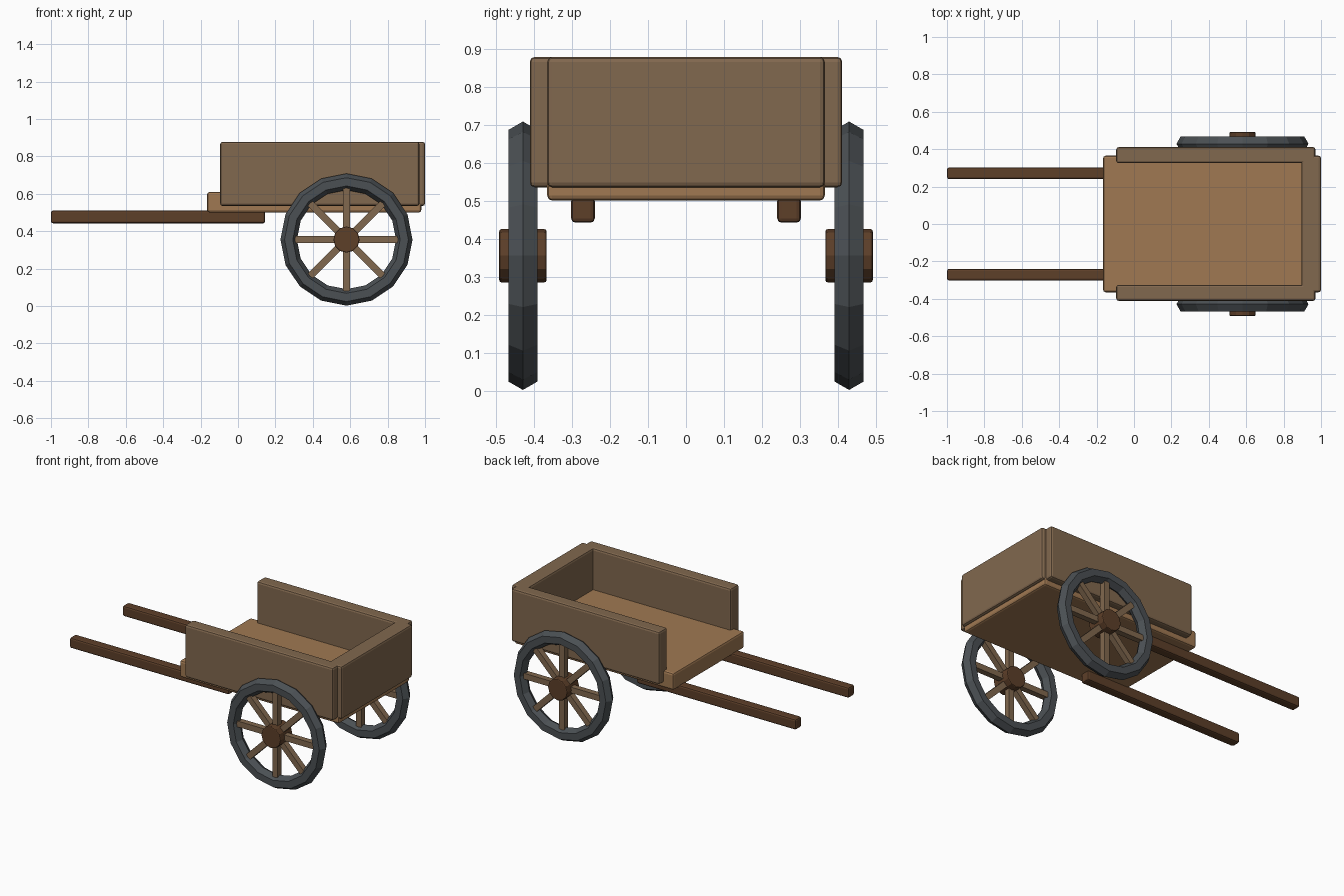
import bpy
from math import pi

if "Cube" in bpy.data.objects:
    bpy.data.objects.remove(bpy.data.objects["Cube"])


def material(name, rgb):
    m = bpy.data.materials.new(name)
    m.diffuse_color = (*rgb, 1)
    m.use_nodes = True
    m.node_tree.nodes["Principled BSDF"].inputs["Base Color"].default_value = m.diffuse_color
    return m


BED = material("light_wood", (0.35, 0.19, 0.085))
PANEL = material("grey_wood", (0.22, 0.138, 0.077))
DARK = material("dark_wood", (0.11, 0.05, 0.022))
IRON = material("iron", (0.07, 0.08, 0.088))


def finish(name, mat, bevel=0.0):
    ob = bpy.context.object
    ob.name = name
    ob.data.materials.append(mat)
    if bevel:
        b = ob.modifiers.new("bevel", 'BEVEL')
        b.width = bevel
        b.segments = 2
        b.limit_method = 'ANGLE'
        b.angle_limit = 0.8
    return ob


def board(name, lo, hi, mat, bevel=0.013):
    # Box given by its two opposite corners
    bpy.ops.mesh.primitive_cube_add(size=1, location=[(a + b) / 2 for a, b in zip(lo, hi)])
    ob = bpy.context.object
    ob.scale = [b - a for a, b in zip(lo, hi)]
    bpy.ops.object.transform_apply(location=False, rotation=False, scale=True)
    return finish(name, mat, bevel)


# Floor and tail board
board("bed", (-0.165, -0.365, 0.50), (0.98, 0.365, 0.61), BED)
board("end_panel", (0.895, -0.365, 0.535), (1.0, 0.365, 0.878), PANEL)

WX, WZ = 0.58, 0.355          # wheel centre
for side, s in (("left", 1), ("right", -1)):
    # Side board and pull handle
    y0, y1 = sorted((s * 0.325, s * 0.411))
    board(f"side_panel_{side}", (-0.095, y0, 0.535), (0.97, y1, 0.878), PANEL)
    y0, y1 = sorted((s * 0.24, s * 0.302))
    board(f"handle_{side}", (-1.0, y0, 0.442), (0.145, y1, 0.51), DARK, 0.011)

    # Wheel rim with hexagonal section
    centre = (WX, s * 0.429, WZ)
    bpy.ops.mesh.primitive_torus_add(location=centre, rotation=(pi / 2, 0, 0),
                                     major_segments=16, minor_segments=6,
                                     major_radius=0.309, minor_radius=0.044)
    finish(f"wheel_rim_{side}", IRON)

    # Hub
    bpy.ops.mesh.primitive_cylinder_add(vertices=12, radius=0.07, depth=0.125,
                                        location=centre, rotation=(pi / 2, 0, 0))
    finish(f"hub_{side}", DARK, 0.006)

    # Four crossing bars make eight spokes
    for i in range(4):
        ob = board(f"spoke_{side}_{i + 1}", (-0.295, -0.019, -0.019),
                   (0.295, 0.019, 0.019), PANEL, 0)
        ob.location = centre
        ob.rotation_euler = (0, i * pi / 4, 0)
